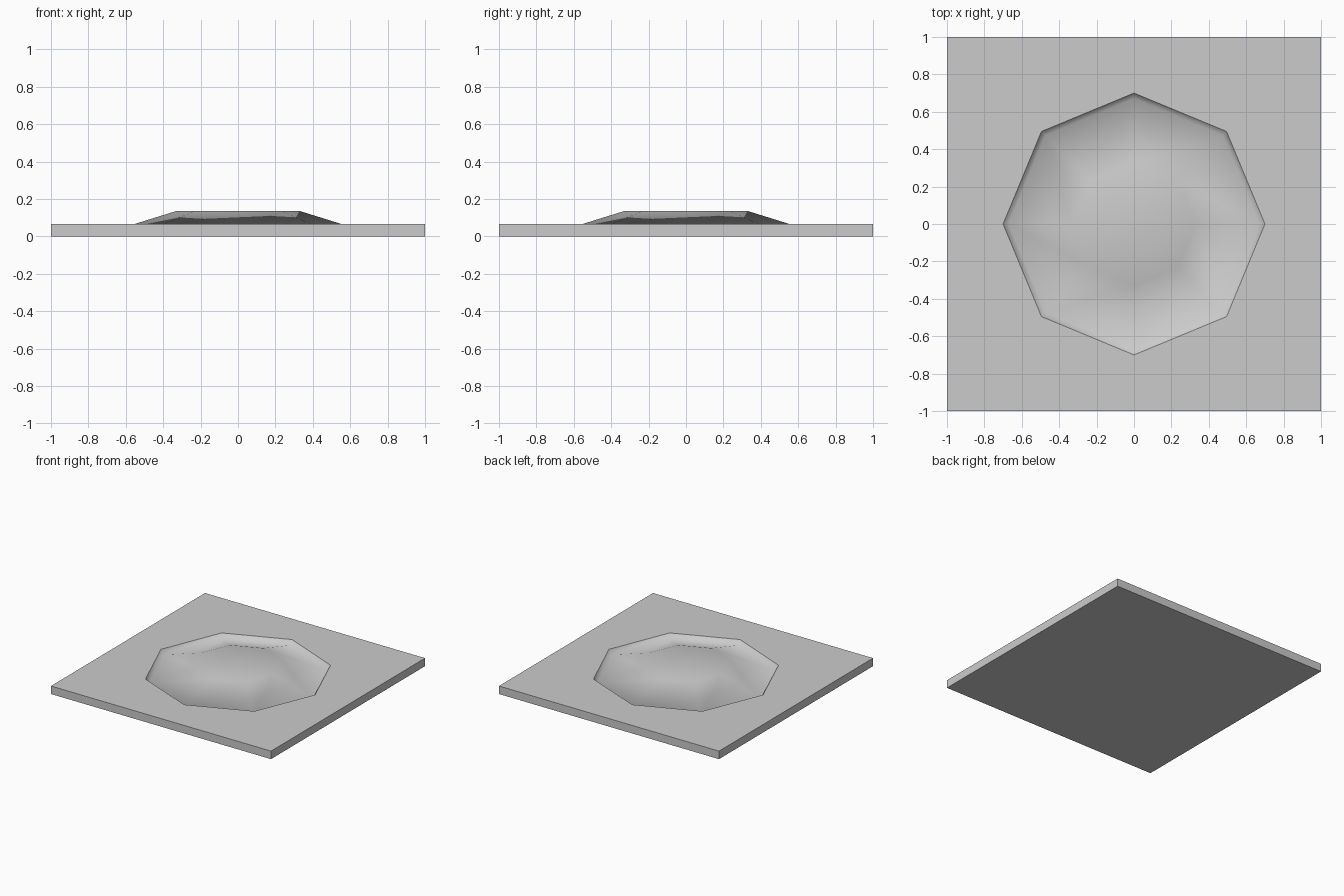
import bpy, bmesh, math

cube = bpy.data.objects.get("Cube")
if cube:
    bpy.data.objects.remove(cube, do_unlink=True)

SIDES = 8
THICK = 0.066
# Radius and height from the rim, down the wall, up the mound to its flat top
PROFILE = [(0.70, THICK), (0.67, 0.03), (0.33, 0.136)]

grey = bpy.data.materials.new("plain grey")
grey.use_nodes = True
colour = (0.6, 0.6, 0.6, 1)
grey.diffuse_color = colour
grey.node_tree.nodes["Principled BSDF"].inputs["Base Color"].default_value = colour

bm = bmesh.new()


def ring(radius, z):
    step = math.tau / SIDES
    return [bm.verts.new((radius * math.cos(i * step), radius * math.sin(i * step), z))
            for i in range(SIDES)]


def square(z):
    return [bm.verts.new((x, y, z)) for x, y in ((1, 1), (-1, 1), (-1, -1), (1, -1))]


# Slab underside and sides
low, high = square(0), square(THICK)
bm.faces.new(low[::-1])
for i in range(4):
    j = (i + 1) % 4
    bm.faces.new((low[i], low[j], high[j], high[i]))

# Recess wall and mound, smooth shaded
rings = [ring(r, z) for r, z in PROFILE]
for outer, inner in zip(rings, rings[1:]):
    for i in range(SIDES):
        j = (i + 1) % SIDES
        bm.faces.new((outer[i], outer[j], inner[j], inner[i])).smooth = True
bm.faces.new(rings[-1]).smooth = True

# Flat slab top around the octagonal opening
rim = rings[0]
for i in range(4):
    a, b, c = (rim[(2 * i + k) % SIDES] for k in range(3))
    bm.faces.new((high[i], b, a))
    bm.faces.new((high[i], c, b))
    bm.faces.new((high[i], high[(i + 1) % 4], c))

# Keep the opening crisp
for i in range(SIDES):
    bm.edges.get((rim[i], rim[(i + 1) % SIDES])).smooth = False

mesh = bpy.data.meshes.new("floor_tile")
bm.to_mesh(mesh)
bm.free()
mesh.materials.append(grey)
tile = bpy.data.objects.new("floor_tile", mesh)
bpy.context.collection.objects.link(tile)
